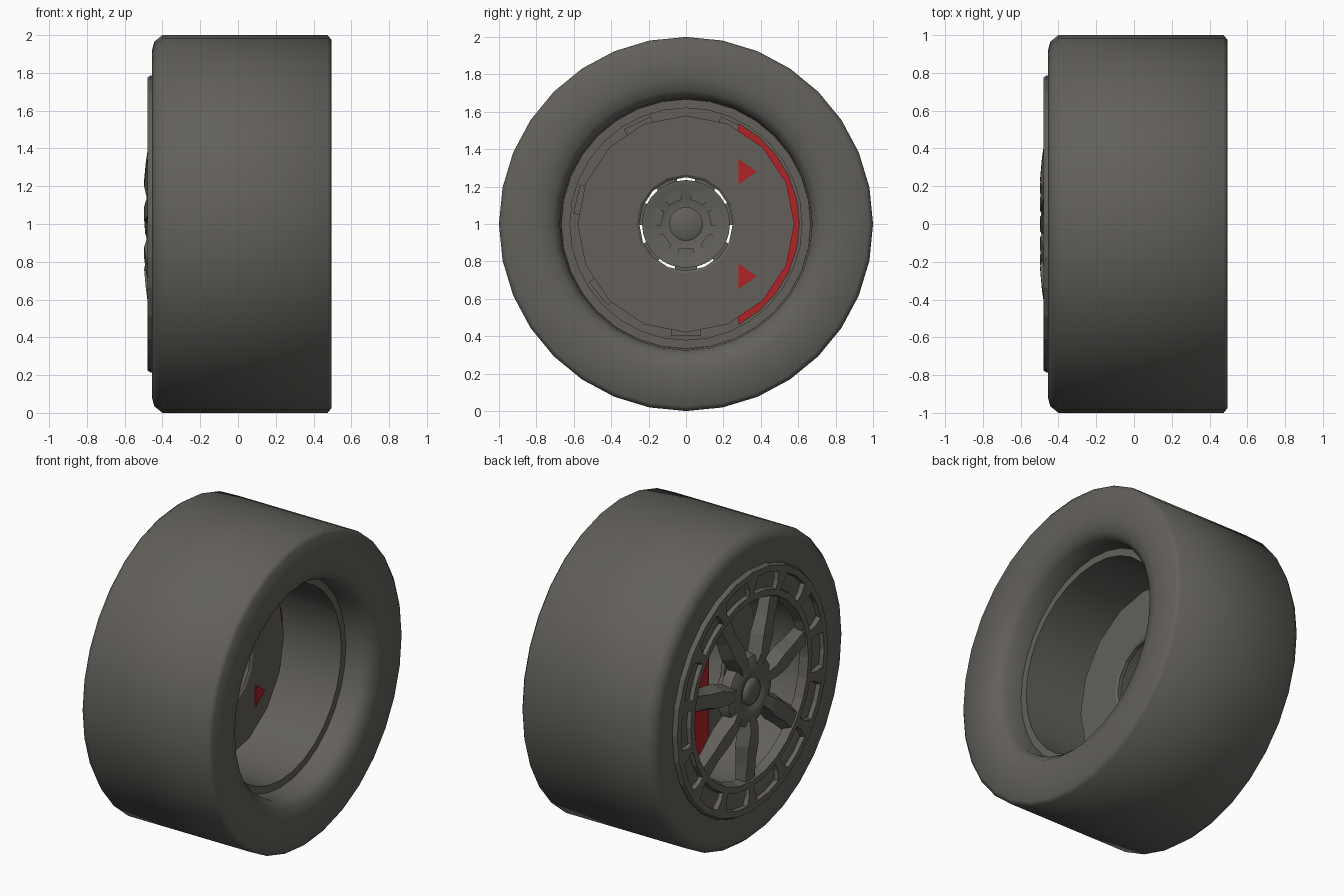
import bpy, bmesh
from math import cos, sin, pi, radians
from mathutils import Matrix, Vector

if "Cube" in bpy.data.objects:
    bpy.data.objects.remove(bpy.data.objects["Cube"])


def material(name, rgb):
    m = bpy.data.materials.new(name)
    m.use_nodes = True
    m.diffuse_color = (*rgb, 1)
    m.node_tree.nodes["Principled BSDF"].inputs["Base Color"].default_value = (*rgb, 1)
    return m


GREY = material("dark warm grey", (0.125, 0.118, 0.105))
RED = material("caliper red", (0.42, 0.017, 0.018))


def finish(name, bm, mat, smooth=None):
    """Turn a bmesh into an object whose axle sits at z = 1."""
    bmesh.ops.recalc_face_normals(bm, faces=bm.faces)
    mesh = bpy.data.meshes.new(name)
    bm.to_mesh(mesh)
    bm.free()
    mesh.materials.append(mat)
    if smooth:
        mesh.shade_smooth()
        mesh.set_sharp_from_angle(angle=radians(smooth))
    obj = bpy.data.objects.new(name, mesh)
    obj.location.z = 1
    bpy.context.collection.objects.link(obj)
    return obj


def lathe(name, profile, mat, segs=32, smooth=40):
    """Revolve a closed (x, radius) profile around the axle."""
    bm = bmesh.new()
    rings = [[bm.verts.new((x, r * cos(2 * pi * i / segs), r * sin(2 * pi * i / segs)))
              for x, r in profile] for i in range(segs)]
    n = len(profile)
    for i in range(segs):
        a, b = rings[i], rings[(i + 1) % segs]
        for j in range(n):
            k = (j + 1) % n
            bm.faces.new((a[j], a[k], b[k], b[j]))
    bmesh.ops.remove_doubles(bm, verts=bm.verts, dist=1e-5)
    return finish(name, bm, mat, smooth)


def add_loft(bm, sections, angle):
    """Radial bar: sections are (radius, front half width, back half width, front x, back x)."""
    turn = Matrix.Rotation(angle, 3, 'X')
    rings = [[bm.verts.new(turn @ Vector(p)) for p in
              ((xf, r, -wf), (xf, r, wf), (xb, r, wb), (xb, r, -wb))]
             for r, wf, wb, xf, xb in sections]
    for a, b in zip(rings, rings[1:]):
        for j in range(4):
            k = (j + 1) % 4
            bm.faces.new((a[j], a[k], b[k], b[j]))
    bm.faces.new(rings[0])
    bm.faces.new(rings[-1])


def prism(name, outline, x0, x1, mat):
    """Extrude a (y, z) outline along the axle."""
    bm = bmesh.new()
    a = [bm.verts.new((x0, y, z)) for y, z in outline]
    b = [bm.verts.new((x1, y, z)) for y, z in outline]
    bm.faces.new(a)
    bm.faces.new(b)
    for j in range(len(a)):
        k = (j + 1) % len(a)
        bm.faces.new((a[j], a[k], b[k], b[j]))
    return finish(name, bm, mat)


# Tyre with rounded shoulders
lathe("tire", [(-.43, .66), (-.45, .76), (-.455, .92), (-.443, .965), (-.4, 1),
               (.475, 1), (.495, .975), (.495, .79), (.478, .715), (.43, .675),
               (.29, .665)], GREY, smooth=60)

# Rim barrel with inner lip, and the flange behind the face ring
lathe("rim_barrel", [(-.44, .62), (.31, .62), (.31, .67), (-.44, .67)], GREY)
lathe("rim_flange", [(-.44, .62), (-.452, .64), (-.452, .77), (-.43, .77), (-.43, .62)], GREY)

# Face ring: two hoops joined by tapered blocks
lathe("outer_hoop", [(-.48, .735), (-.48, .775), (-.465, .785), (-.44, .785), (-.44, .73)],
      GREY, segs=28, smooth=None)
lathe("inner_hoop", [(-.472, .585), (-.472, .625), (-.44, .635), (-.42, .635), (-.42, .565)],
      GREY, segs=28, smooth=None)

SPOKES = 7
STEP = 2 * pi / SPOKES
FIRST = -pi / 2

bm = bmesh.new()
for i in range(SPOKES * 2):
    add_loft(bm, [(.61, .025, .035, -.472, -.44), (.67, .03, .042, -.478, -.44),
                  (.745, .06, .075, -.48, -.44)], FIRST + i * STEP / 2)
finish("ring_blocks", bm, GREY)

# Seven spokes, swelling past the hub and sinking towards the ring
bm = bmesh.new()
for i in range(SPOKES):
    add_loft(bm, [(.13, .03, .04, -.475, -.42), (.24, .038, .06, -.497, -.41),
                  (.34, .05, .08, -.488, -.41), (.46, .042, .075, -.472, -.41),
                  (.6, .05, .08, -.46, -.41)], FIRST + i * STEP)
finish("spokes", bm, GREY)

# Hub with dished back, and the centre cap
lathe("hub", [(-.465, .08), (-.47, .105), (-.485, .125), (-.485, .165), (-.46, .22),
              (-.4, .235), (-.4, .215), (-.44, .13), (-.44, .08)], GREY, segs=28, smooth=50)
lathe("centre_cap", [(-.495, 0), (-.492, .05), (-.48, .08), (-.46, .09), (-.4, .09),
                     (-.39, .075), (-.39, 0)], GREY, segs=24, smooth=50)

# Brake disc
lathe("brake_disc", [(-.075, .265), (-.075, .58), (-.11, .58), (-.11, .25), (-.085, .25)],
      GREY, segs=16, smooth=None)

# Caliper: a segment of the disc's outline, with two corners showing behind the disc
R, INNER = .608, .28
SPAN = radians(62.6)
arc = [(R * cos(t), R * sin(t)) for t in (SPAN * (i / 5 - 1) for i in range(11))]
prism("brake_caliper", arc, -.36, -.1, RED)
for side, label in ((1, "upper"), (-1, "lower")):
    prism(label + "_caliper_corner",
          [(INNER, side * .21), (INNER, side * .35), (INNER + .1, side * .28)],
          -.076, -.068, RED)
